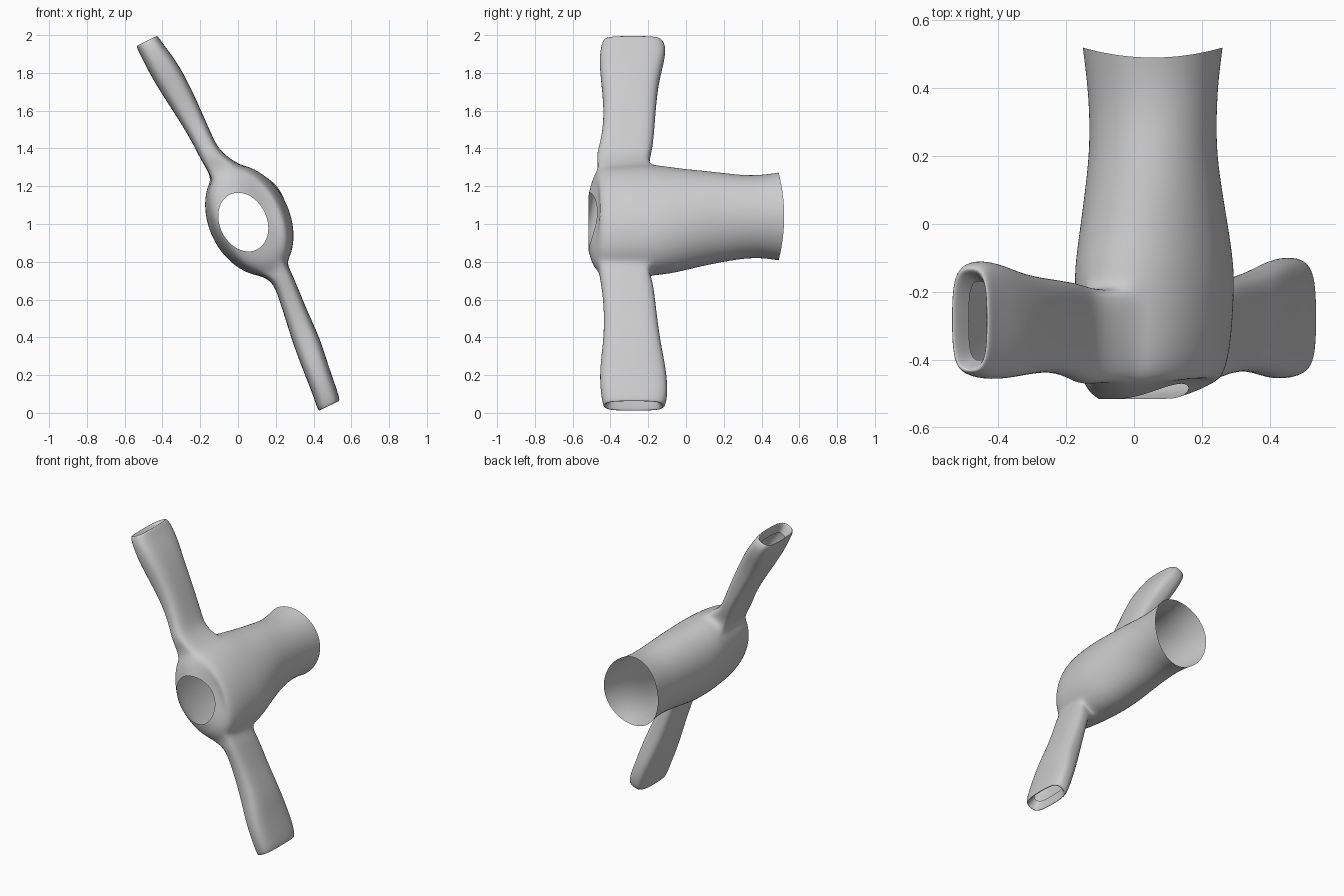
import bpy, bmesh, math

if "Cube" in bpy.data.objects:
    bpy.data.objects.remove(bpy.data.objects["Cube"])

N = 32                                   # columns around the main tube
TILT = math.radians(26)                  # lean of the sleeve axis from vertical
bm = bmesh.new()

# Main tube sections, back to front: y, centre x, centre z, long radius, short radius
body = [
    (.505, .055, 1.04, .234, .207), (.42, .055, 1.04, .222, .194),
    (.32, .056, 1.038, .219, .188), (.20, .056, 1.035, .237, .189),
    (.08, .058, 1.03, .258, .203), (-.04, .06, 1.02, .285, .213),
    (-.13, .06, 1.02, .305, .216), (-.20, .06, 1.02, .312, .213),
    (-.265, .06, 1.02, .312, .209), (-.33, .06, 1.02, .310, .203),
    (-.40, .058, 1.02, .308, .193), (-.46, .052, 1.02, .298, .177),
    (-.497, .042, 1.015, .245, .152), (-.515, .028, 1.01, .163, .125),
]
R0, R1 = 7, 11                           # rows spanned by the armholes

grid = []
last = len(body) - 1
for r, (y, cx, cz, a, b) in enumerate(body):
    t = TILT * min(1, max(0, (.3 - y) / .4))
    row = []
    for i in range(N):
        th = 2 * math.pi * i / N
        u, v = a * math.cos(th), b * math.sin(th)
        yy = y
        if r == 0:                       # wavy rear hem
            yy -= .015 * math.cos(2 * th)
        elif r >= last - 1:              # dip on the right side of the front opening
            yy += .045 * max(0, math.sin(th)) ** 2
        row.append(bm.verts.new((cx - u * math.sin(t) + v * math.cos(t), yy,
                                 cz + u * math.cos(t) + v * math.sin(t))))
    grid.append(row)

# Skin the tube, leaving two armholes
open_cols = {(k + s) % N for k in (0, N // 2) for s in (-2, -1, 0, 1)}
for r in range(last):
    for i in range(N):
        if R0 <= r < R1 and i in open_cols:
            continue
        j = (i + 1) % N
        bm.faces.new((grid[r][i], grid[r][j], grid[r + 1][j], grid[r + 1][i]))


def sleeve(col, sign, rings):
    """Grow a flattened open sleeve from an armhole.
    rings: x, z, half thickness, y front, y back"""
    path = [(c, R0) for c in range(-2, 2)] + [(2, r) for r in range(R0, R1)]
    path += [(c, R1) for c in range(2, -2, -1)] + [(-2, r) for r in range(R1, R0, -1)]
    loop = [grid[r][(col + c) % N] for c, r in path]
    for x, z, h, y0, y1 in rings:
        new = []
        for c, r in path:
            p, q = sign * c / 2, 1 - 2 * (r - R0) / (R1 - R0)
            k = 1.02 / (abs(p) ** 3.5 + abs(q) ** 3.5) ** (1 / 3.5)
            d = p * k * h
            new.append(bm.verts.new((x + d * math.cos(TILT),
                                     (y0 + y1) / 2 + q * k * (y1 - y0) / 2,
                                     z + d * math.sin(TILT))))
        for i in range(len(path)):
            j = (i + 1) % len(path)
            bm.faces.new((loop[i], loop[j], new[j], new[i]))
        loop = new


# Upper sleeve; the last ring is the hem turned inward
sleeve(0, 1, [
    (-.145, 1.36, .055, -.475, -.19), (-.18, 1.43, .053, -.45, -.175),
    (-.25, 1.57, .062, -.43, -.165), (-.345, 1.74, .077, -.445, -.15),
    (-.41, 1.85, .075, -.457, -.12), (-.46, 1.93, .065, -.45, -.108),
    (-.482, 1.968, .063, -.437, -.125), (-.486, 1.975, .052, -.425, -.14),
    (-.455, 1.915, .035, -.40, -.17),
])
# Lower sleeve
sleeve(N // 2, -1, [
    (.232, .72, .055, -.455, -.185), (.265, .64, .056, -.44, -.17),
    (.315, .50, .062, -.43, -.155), (.37, .36, .072, -.437, -.135),
    (.415, .23, .066, -.455, -.108), (.46, .11, .064, -.45, -.098),
    (.482, .04, .064, -.437, -.11), (.485, .03, .053, -.425, -.13),
    (.463, .09, .035, -.40, -.16),
])

bmesh.ops.recalc_face_normals(bm, faces=bm.faces)
mesh = bpy.data.meshes.new("sleeved_garment")
bm.to_mesh(mesh)
bm.free()

# Smooth cloth surface
obj = bpy.data.objects.new("sleeved_garment", mesh)
bpy.context.collection.objects.link(obj)
for f in mesh.polygons:
    f.use_smooth = True
sub = obj.modifiers.new("smooth_cloth", 'SUBSURF')
sub.levels = sub.render_levels = 2
